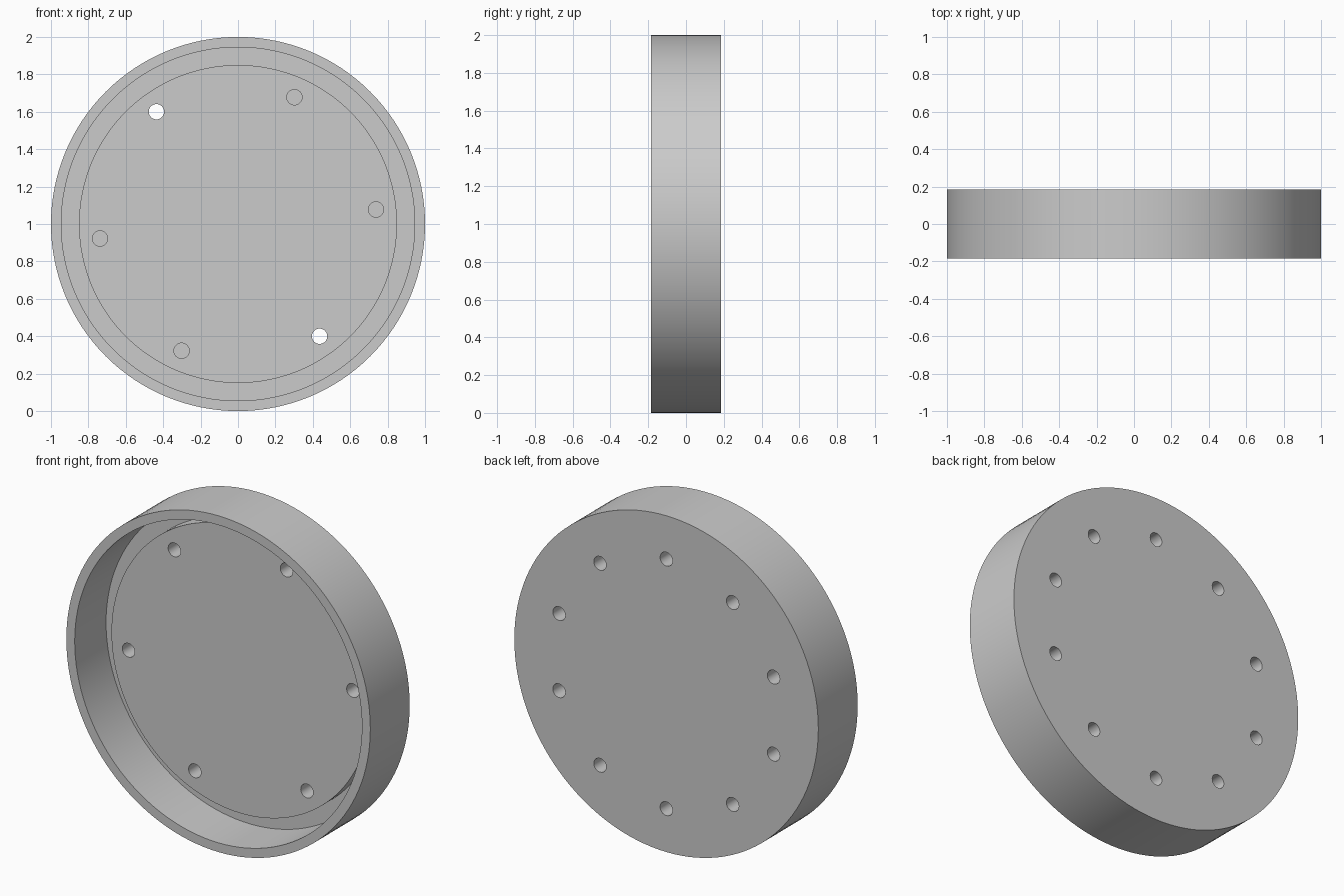
import bpy
import bmesh
from math import cos, sin, radians, tau

if "Cube" in bpy.data.objects:
    bpy.data.objects.remove(bpy.data.objects["Cube"])

SEGMENTS = 128
FRONT, BACK = -0.185, 0.185
FLOOR, BOSS = 0.11, 0.025
HOLE_R, HOLE_CIRCLE, HOLE_DEPTH = 0.041, 0.742, 0.12

grey = bpy.data.materials.new("plain_grey")
grey.use_nodes = True
colour = (0.6, 0.6, 0.6, 1)
grey.diffuse_color = colour
grey.node_tree.nodes["Principled BSDF"].inputs["Base Color"].default_value = colour


def add_turned(bm, profile, cx=0, cz=1, sides=SEGMENTS):
    """Turn (radius, y) points about a y-parallel axis and cap both ends."""
    rings = [[bm.verts.new((cx + r * cos(tau * i / sides), y,
                            cz + r * sin(tau * i / sides)))
              for i in range(sides)] for r, y in profile]
    for a, b in zip(rings, rings[1:]):
        for i in range(sides):
            j = (i + 1) % sides
            bm.faces.new((a[i], a[j], b[j], b[i]))
    bm.faces.new(rings[0])
    bm.faces.new(rings[-1])


def make_object(name, bm):
    bmesh.ops.recalc_face_normals(bm, faces=bm.faces)
    mesh = bpy.data.meshes.new(name)
    bm.to_mesh(mesh)
    bm.free()
    mesh.materials.append(grey)
    obj = bpy.data.objects.new(name, mesh)
    bpy.context.collection.objects.link(obj)
    return obj


# Round cap: outer wall, rim, groove floor and raised inner disc
bm = bmesh.new()
add_turned(bm, [(1, BACK), (1, FRONT), (0.945, FRONT), (0.945, FLOOR),
                (0.85, FLOOR), (0.85, BOSS)])
cap = make_object("round_cap", bm)

# Bolt holes: six from the front, ten from the back, shared ones go through
front_angles = set(range(6, 360, 60))
back_angles = set(range(18, 360, 36))
bm = bmesh.new()
for angle in sorted(front_angles | back_angles):
    start = BOSS - 0.05 if angle in front_angles else BACK - HOLE_DEPTH
    end = BACK + 0.05 if angle in back_angles else BOSS + HOLE_DEPTH
    a = radians(angle)
    add_turned(bm, [(HOLE_R, start), (HOLE_R, end)],
               HOLE_CIRCLE * cos(a), 1 + HOLE_CIRCLE * sin(a), 32)
cutter = make_object("hole_cutter", bm)
cutter.hide_render = True

cut = cap.modifiers.new("bolt_holes", 'BOOLEAN')
cut.operation = 'DIFFERENCE'
cut.solver = 'EXACT'
cut.object = cutter

# Apply the holes and smooth the curved walls
bpy.ops.object.select_all(action='DESELECT')
cap.select_set(True)
bpy.context.view_layer.objects.active = cap
bpy.ops.object.modifier_apply(modifier=cut.name)
bpy.data.objects.remove(cutter)
bpy.ops.object.shade_smooth_by_angle(angle=radians(30))
